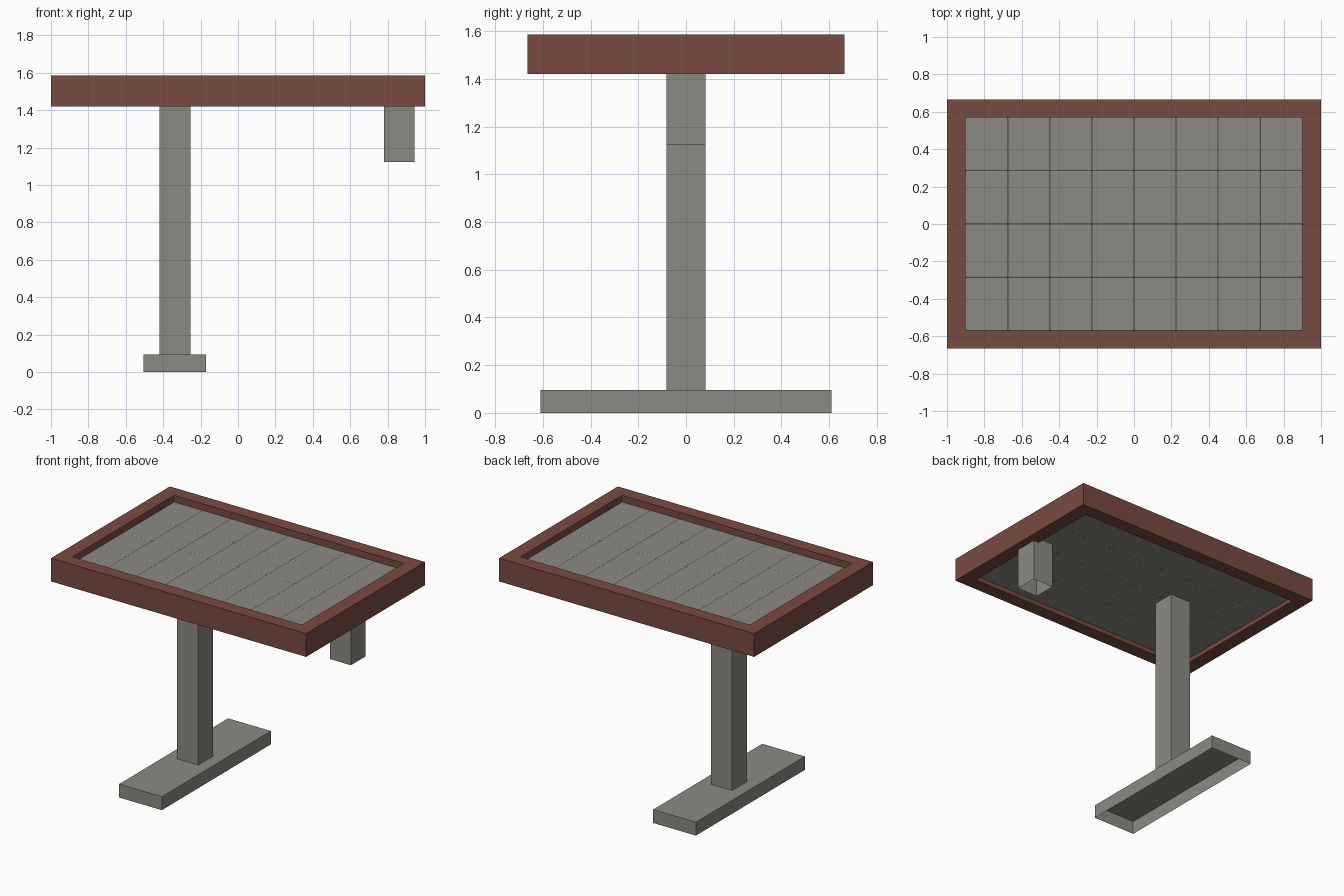
import bpy, bmesh

if "Cube" in bpy.data.objects:
    bpy.data.objects.remove(bpy.data.objects["Cube"])


def material(name, rgb):
    m = bpy.data.materials.new(name)
    m.diffuse_color = (*rgb, 1)
    m.use_nodes = True
    m.node_tree.nodes["Principled BSDF"].inputs["Base Color"].default_value = m.diffuse_color
    return m


BROWN = material("brown_wood", (0.19, 0.07, 0.052))
GREY = material("warm_grey", (0.26, 0.255, 0.225))


def finish(bm, name, mat):
    me = bpy.data.meshes.new(name)
    bm.to_mesh(me)
    bm.free()
    ob = bpy.data.objects.new(name, me)
    bpy.context.collection.objects.link(ob)
    me.materials.append(mat)
    return ob


def box(name, mat, x0, x1, hy, z0, z1, open_top=False, open_bottom=False):
    bm = bmesh.new()
    bmesh.ops.create_cube(bm, size=1)
    for v in bm.verts:
        v.co.x = x1 if v.co.x > 0 else x0
        v.co.y = hy if v.co.y > 0 else -hy
        v.co.z = z1 if v.co.z > 0 else z0
    bm.normal_update()
    gone = [f for f in bm.faces if (open_top and f.normal.z > 0.5)
            or (open_bottom and f.normal.z < -0.5)]
    bmesh.ops.delete(bm, geom=gone, context='FACES')
    return finish(bm, name, mat)


# Wooden rim: rectangular rings bridged into a hollow frame
bm = bmesh.new()
rings = []
for hx, hy, z in ((1, .665, 1.42), (1, .665, 1.585),
                  (.9, .57, 1.585), (.9, .57, 1.42)):
    rings.append([bm.verts.new((sx * hx, sy * hy, z))
                  for sx, sy in ((-1, -1), (1, -1), (1, 1), (-1, 1))])
for i in range(4):
    a, b = rings[i], rings[(i + 1) % 4]
    for j in range(4):
        k = (j + 1) % 4
        bm.faces.new((a[j], a[k], b[k], b[j]))
bmesh.ops.recalc_face_normals(bm, faces=bm.faces)
finish(bm, "table_rim", BROWN)


# Tiled panel: 8 x 4 tiles with shallow seams, upper and lower sides
def tiled_sheet(name, z, up):
    bm = bmesh.new()
    bmesh.ops.create_grid(bm, x_segments=8, y_segments=4, size=1)
    for v in bm.verts:
        v.co = (v.co.x * .9, v.co.y * .57, z)
    if not up:
        bmesh.ops.reverse_faces(bm, faces=bm.faces)
    bm.normal_update()
    bmesh.ops.inset_individual(bm, faces=bm.faces[:], thickness=.006, depth=.002)
    finish(bm, name, GREY)


tiled_sheet("panel_top", 1.538, True)
tiled_sheet("panel_underside", 1.452, False)

# Column, hollow foot and short hanging post
box("column", GREY, -.42, -.255, .082, .095, 1.46, True, True)
box("foot", GREY, -.505, -.17, .61, 0, .095, open_bottom=True)
box("hanging_post", GREY, .78, .943, .082, 1.123, 1.46, True, True)
